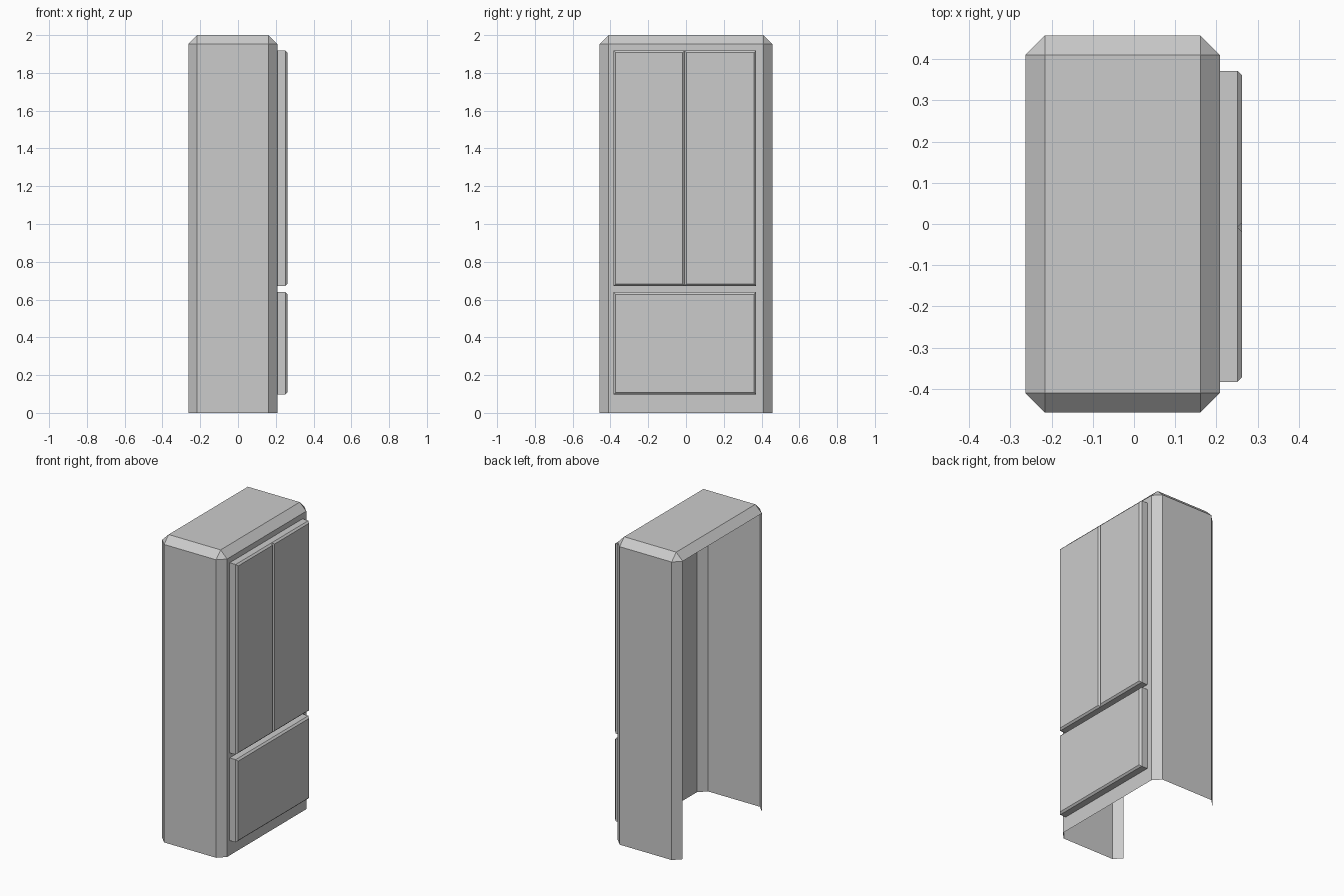
import bpy, bmesh
from mathutils import Vector

if "Cube" in bpy.data.objects:
    bpy.data.objects.remove(bpy.data.objects["Cube"])


def chamfered_shell(name, lo, hi, open_dir, bevel, bevel_dir=None, remove_dir=None):
    """Box open towards open_dir; chamfer edges (all, or only those round bevel_dir)."""
    lo, hi = Vector(lo), Vector(hi)
    bm = bmesh.new()
    bmesh.ops.create_cube(bm, size=1)
    for v in bm.verts:
        v.co = Vector(((lo[i] + hi[i]) / 2 + v.co[i] * (hi[i] - lo[i]) for i in range(3)))

    def drop(direction):
        bm.normal_update()
        d = Vector(direction)
        faces = [f for f in bm.faces if f.normal.dot(d) > 0.99]
        bmesh.ops.delete(bm, geom=faces, context='FACES')

    drop(open_dir)
    bm.normal_update()
    edges = [e for e in bm.edges if not e.is_boundary]
    if bevel_dir:
        d = Vector(bevel_dir)
        edges = [e for e in edges if any(f.normal.dot(d) > 0.99 for f in e.link_faces)]
    bmesh.ops.bevel(bm, geom=edges, offset=bevel, segments=1, profile=0.5, affect='EDGES')
    if remove_dir:
        drop(remove_dir)
    mesh = bpy.data.meshes.new(name)
    bm.to_mesh(mesh)
    bm.free()
    obj = bpy.data.objects.new(name, mesh)
    bpy.context.collection.objects.link(obj)
    return obj


# Cabinet: chamfered shell, open at the bottom and at the rear (-x)
chamfered_shell("cabinet", (-0.263, -0.457, 0), (0.208, 0.457, 2),
                (0, 0, -1), 0.047, remove_dir=(-1, 0, 0))

# Two upper doors meeting in a V groove, and the lower drawer
panels = {
    "upper_door_left": (-0.383, -0.008, 0.672, 1.918),
    "upper_door_right": (-0.008, 0.371, 0.672, 1.918),
    "lower_drawer": (-0.383, 0.371, 0.097, 0.639),
}
for name, (y0, y1, z0, z1) in panels.items():
    chamfered_shell(name, (0.208, y0, z0), (0.262, y1, z1),
                    (-1, 0, 0), 0.011, bevel_dir=(1, 0, 0))
